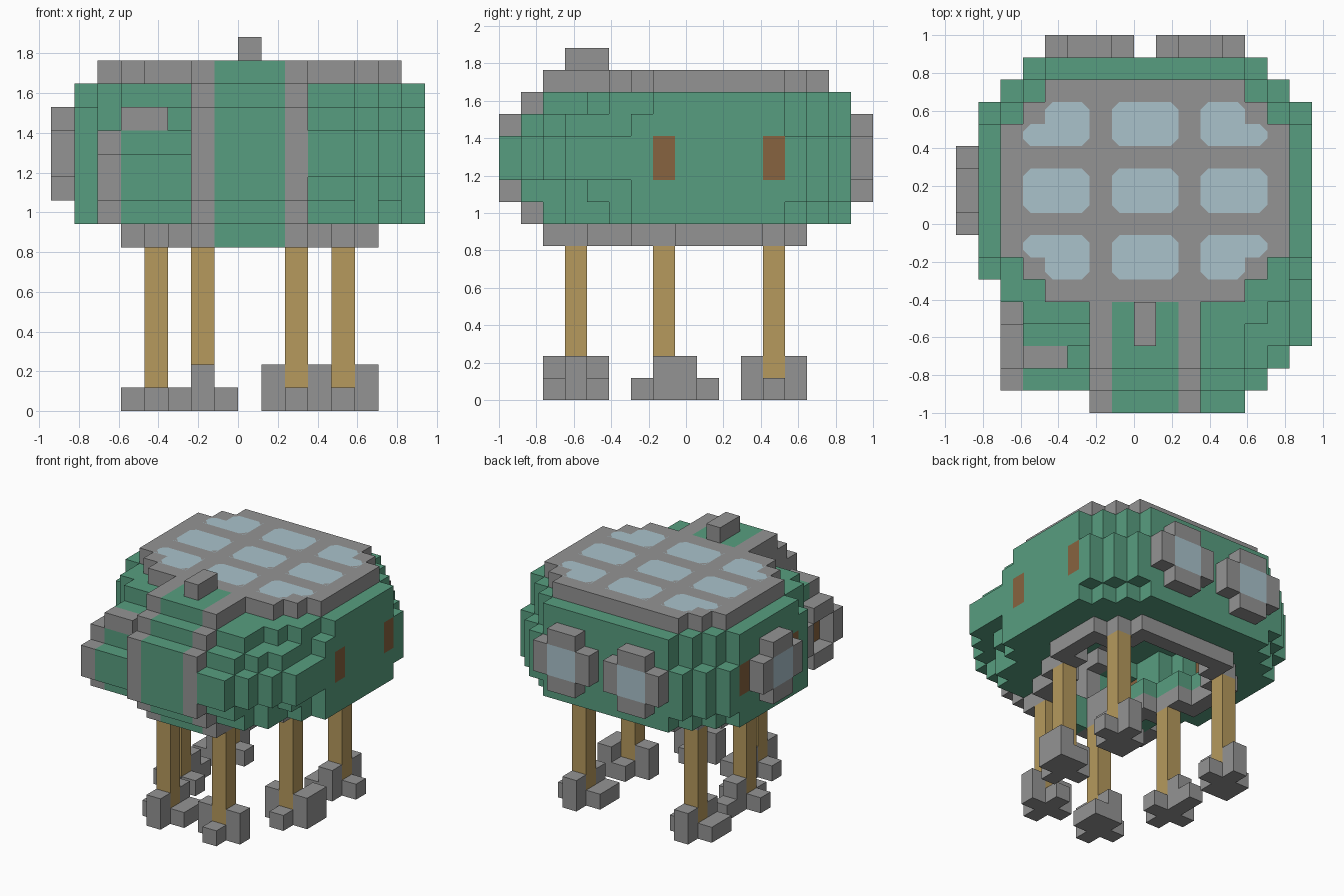
import bpy
import bmesh
from itertools import product

cube = bpy.data.objects.get("Cube")
if cube:
    bpy.data.objects.remove(cube)

U = 2 / 17  # edge of one block


def material(name, rgb):
    m = bpy.data.materials.new(name)
    m.use_nodes = True
    m.diffuse_color = (*rgb, 1)
    m.node_tree.nodes["Principled BSDF"].inputs["Base Color"].default_value = (*rgb, 1)
    return m


MATS = {
    "green": material("green_paint", (0.097, 0.341, 0.215)),
    "grey": material("grey_metal", (0.296, 0.296, 0.296)),
    "glass": material("pale_blue_glass", (0.4, 0.54, 0.6)),
    "tan": material("tan_wood", (0.465, 0.32, 0.11)),
    "brown": material("brown_wood", (0.245, 0.126, 0.05)),
}
parts = {}


def put(part, colour, xs, ys, zs):
    for cell in product(xs, ys, zs):
        parts.setdefault(part, {})[cell] = colour


def span(a, b):
    return range(a, b + 1)


# Hull: every layer is a rounded plan, narrower above and below the middle
RIGHT_FRONT = {
    8: (2, 2, 3, 5, 6), 9: (1, 1, 3, 4, 6), 10: (0, 0, 1, 2, 3),
    11: (0, 0, 1, 2, 3), 12: (1, 1, 2, 3, 6), 13: (2, 2, 4, 5, 7),
}


def hull_front(i, k):
    if i > 10:
        return RIGHT_FRONT[k][i - 11]
    if i > 5:
        return 1 if k in (8, 13) else 0
    if i > 2:
        return {8: 2, 11: 2, 12: 3, 13: 4}.get(k, 1)
    if i == 2:
        return 5
    return 7 if k == 13 else 6


def hull_back(i, k):
    m = min(i, 16 - i)
    return min((12 if k in (9, 10, 11) else 11) + m, 15)


for i, k in product(span(1, 15), span(8, 13)):
    put("hull", "green", [i], span(hull_front(i, k), hull_back(i, k)), [k])

# Roof slab, with the raised centre strip running forward
for i in span(2, 14):
    m = min(i, 16 - i, 4)
    put("roof", "grey", [i], span(9 - m, 10 + m), [14])
put("roof", "green", span(6, 10), span(2, 4), [14])

# Roof windows, with the outer corner blocks left as frame
panes = set()
for a, b in product((3, 7, 11), (6, 9, 12)):
    for i, j in product(span(a, a + 2), span(b, b + 1)):
        if not (i in (3, 13) and j in (6, 13)):
            put("roof", "glass", [i], [j], [14])
            panes.add((i, j))

# Grey ribs beside the centre strip
for name in ("hull", "roof"):
    for (i, j, k) in list(parts[name]):
        if i in (6, 10) and j < 5:
            parts[name][i, j, k] = "grey"

# Bar over the front pod, and brown hatches in the walls
put("pod_bar", "grey", (3, 4), [2], [12])
put("hull", "brown", (1, 15), (7, 12), (10, 11))
put("hull", "brown", [3], (2, 3), (9, 10))

# Stepped skirt frame under the hull
plan = set()
for ys, inset in ((span(2, 3), 6), (span(4, 5), 5), (span(6, 7), 4),
                  (span(8, 11), 3), ([12], 4), ([13], 5)):
    plan |= set(product(span(inset, 16 - inset), ys))


def inside(i, j):
    return all((i + a, j + b) in plan for a, b in product((-1, 0, 1), repeat=2))


for i, j in plan:
    if not inside(i, j):
        green = 7 <= i <= 9 and j < 5
        put("skirt", "green" if green else "grey", [i], [j], [7])

# Hollow out the lower hull, leaving it open inside the skirt
solid = set(parts["hull"]) | set(parts["roof"])
for (i, j, k) in list(parts["hull"]):
    if k == 8:
        hollow = inside(i, j)
    else:
        hollow = k < 12 and all((i + a, j + b, k + c) in solid
                                for a, b, c in product((-1, 0, 1), repeat=3))
    if hollow:
        del parts["hull"][i, j, k]


# Porthole boxes: square without corners, with a glass or open middle
def porthole(name, start, low, place, glazed=True):
    for a, b in product(range(4), repeat=2):
        middle = a in (1, 2) and b in (1, 2)
        if (a in (0, 3) and b in (0, 3)) or (middle and not glazed):
            continue
        i, j = place(start + a)
        put(name, "glass" if middle else "grey", [i], [j], [low + b])


porthole("back_porthole_right", 4, 9, lambda n: (n, 16))
porthole("back_porthole_left", 9, 9, lambda n: (n, 16))
porthole("side_porthole", 8, 9, lambda n: (0, n))
porthole("pod_porthole", 1, 8, lambda n: (2, n), glazed=False)

# Periscope block on the roof
put("periscope", "grey", [8], span(3, 4), [15])

# Legs with cross-shaped feet, raised toes and one filled heel corner
LEGS = {
    "front_right": (6, 3, "y", 1), "front_left": (10, 3, "x", 0),
    "middle_right": (4, 7, "back", 0), "middle_left": (12, 7, "x", 1),
    "back_right": (4, 12, "y", -1), "back_left": (12, 12, "y", -1),
}
TOES = {"x": ((-1, 0), (1, 0)), "y": ((0, -1), (0, 1)), "back": ((0, 1),)}
for side, (i, j, kind, heel) in LEGS.items():
    foot = side + "_foot"
    put(side + "_leg", "tan", [i], [j], span(1, 6))
    put(foot, "grey", span(i - 1, i + 1), [j], [0])
    put(foot, "grey", [i], span(j - 1, j + 1), [0])
    if heel:
        put(foot, "grey", [i + heel], [j + heel], [0])
    for a, b in TOES[kind]:
        put(foot, "grey", [i + a], [j + b], [1])
put("middle_left_foot", "grey", [13], [8], [1])
put("middle_right_foot", "grey", [4], [9], [0])


def finish(name, bm, colours):
    mesh = bpy.data.meshes.new(name)
    bm.to_mesh(mesh)
    bm.free()
    for colour in colours:
        mesh.materials.append(MATS[colour])
    bpy.context.collection.objects.link(bpy.data.objects.new(name, mesh))


def point(p):
    return (p[0] * U - 8 * U, p[1] * U - 1, p[2] * U)


# Turn blocks into meshes, keeping only the exposed faces
occupied = set().union(*parts.values())
for name, cells in parts.items():
    used = sorted(set(cells.values()))
    bm = bmesh.new()
    verts = {}
    for cell, colour in cells.items():
        for axis, step in product(range(3), (0, 1)):
            near = list(cell)
            near[axis] += 2 * step - 1
            if tuple(near) in occupied:
                continue
            u, v = (axis + 1) % 3, (axis + 2) % 3
            ring = []
            for a, b in ((0, 0), (1, 0), (1, 1), (0, 1)):
                p = list(cell)
                p[axis] += step
                p[u] += a
                p[v] += b
                p = tuple(p)
                if p not in verts:
                    verts[p] = bm.verts.new(point(p))
                ring.append(verts[p])
            face = bm.faces.new(ring if step else ring[::-1])
            face.material_index = used.index(colour)
    finish(name, bm, used)

# Thin grey corner plates that round off the roof windows
bm = bmesh.new()
for (i, j), a, b in product(panes, (-1, 1), (-1, 1)):
    if (i + a, j) not in panes and (i, j + b) not in panes:
        x, y, z = i + (a > 0), j + (b > 0), 15.02
        tri = [(x, y, z), (x - 0.35 * a, y, z), (x, y - 0.35 * b, z)]
        bm.faces.new([bm.verts.new(point(p)) for p in (tri if a * b > 0 else tri[::-1])])
finish("roof_window_corners", bm, ["grey"])
